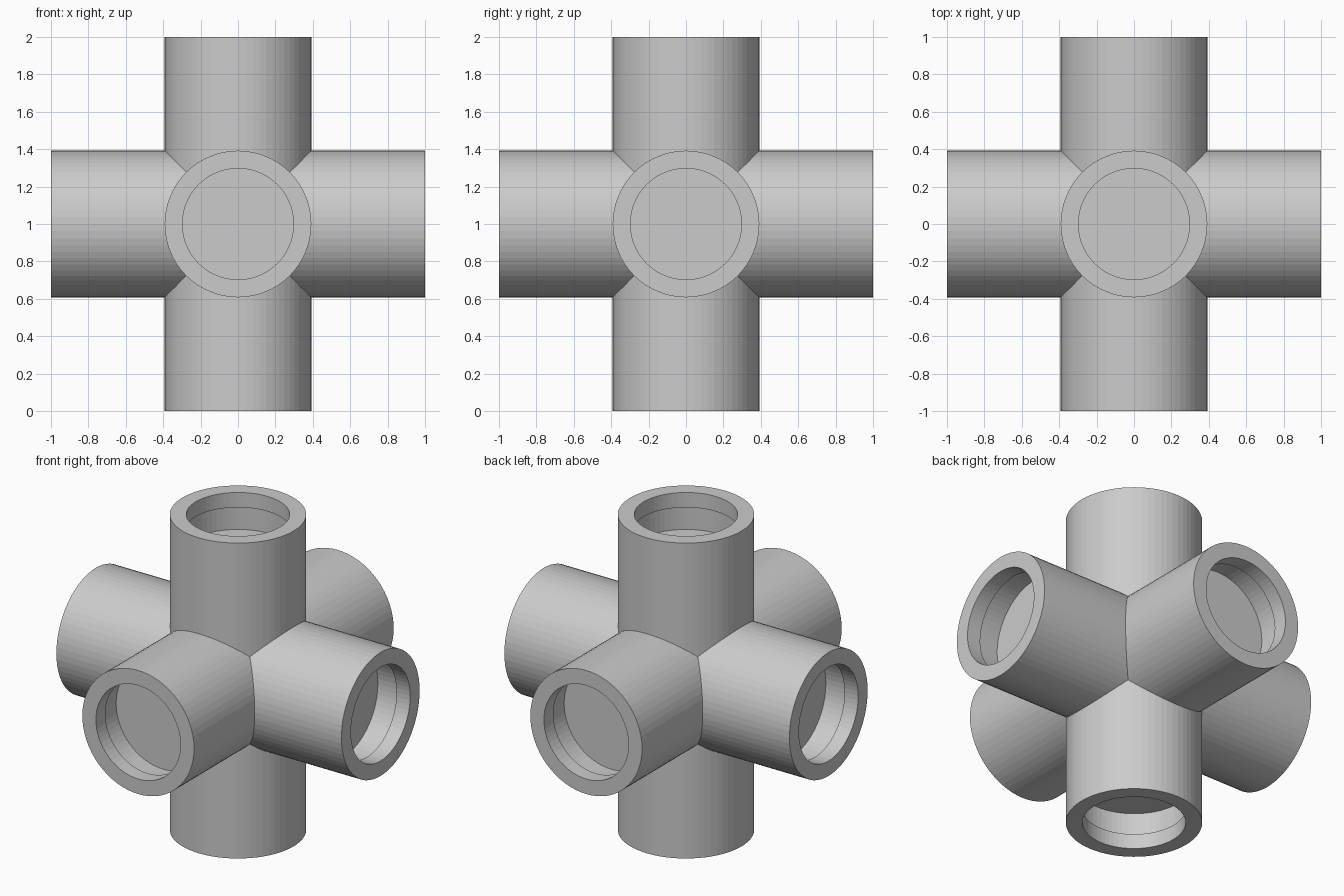
import bpy, bmesh, math
from mathutils import Matrix, Vector

if "Cube" in bpy.data.objects:
    bpy.data.objects.remove(bpy.data.objects["Cube"])

SEG = 64
R = 0.392       # outer pipe radius
BORE = 0.297    # opening radius
LIP = 0.095     # depth of the opening lip
POCKET = 0.33   # wider pocket behind the lip
DEPTH = 0.25    # depth of the socket floor

bm = bmesh.new()


def ring(radius, height, mat):
    """Circle of vertices; height may depend on the local x and y."""
    verts = []
    for i in range(SEG):
        a = 2 * math.pi * i / SEG
        x, y = radius * math.cos(a), radius * math.sin(a)
        verts.append(bm.verts.new(mat @ Vector((x, y, height(x, y)))))
    return verts


def add_arm(mat):
    # Mitred inner end, outer rim, lip, undercut pocket and floor
    profile = [
        (R, lambda x, y: max(abs(x), abs(y))),
        (R, lambda x, y: 1.0),
        (BORE, lambda x, y: 1.0),
        (BORE, lambda x, y: 1.0 - LIP),
        (POCKET, lambda x, y: 1.0 - LIP),
        (POCKET, lambda x, y: 1.0 - DEPTH),
    ]
    rings = [ring(r, h, mat) for r, h in profile]
    for a, b in zip(rings, rings[1:]):
        for i in range(SEG):
            j = (i + 1) % SEG
            bm.faces.new((a[i], a[j], b[j], b[i]))
    bm.faces.new(rings[-1])


# Six identical arms, one along each axis direction
centre = Matrix.Translation((0, 0, 1))
for k in range(4):
    add_arm(centre @ Matrix.Rotation(k * math.pi / 2, 4, 'Z')
            @ Matrix.Rotation(math.pi / 2, 4, 'Y'))
add_arm(centre)
add_arm(centre @ Matrix.Rotation(math.pi, 4, 'X'))

# Weld the mitred seams into one closed fitting
bmesh.ops.remove_doubles(bm, verts=bm.verts, dist=0.0005)
bmesh.ops.recalc_face_normals(bm, faces=bm.faces)

mesh = bpy.data.meshes.new("six_way_pipe_fitting")
bm.to_mesh(mesh)
bm.free()
obj = bpy.data.objects.new("six_way_pipe_fitting", mesh)
bpy.context.collection.objects.link(obj)
